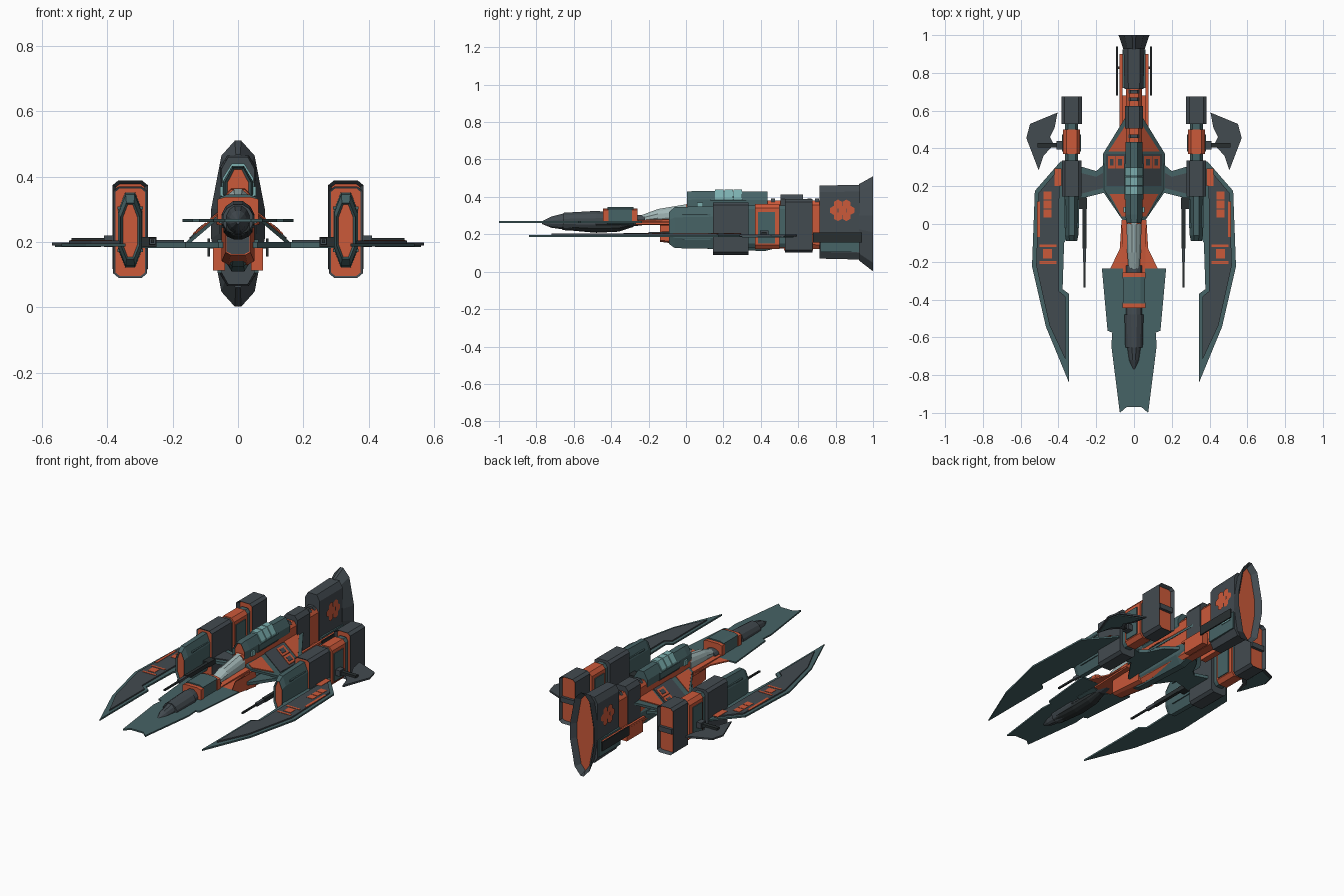
import bpy, bmesh, math

if "Cube" in bpy.data.objects:
    bpy.data.objects.remove(bpy.data.objects["Cube"])


def material(name, r, g, b):
    m = bpy.data.materials.new(name)
    m.use_nodes = True
    m.diffuse_color = (r, g, b, 1)
    m.node_tree.nodes["Principled BSDF"].inputs["Base Color"].default_value = (r, g, b, 1)
    return m


TEAL = material("deep teal", .062, .125, .132)
GRAY = material("slate gray", .055, .069, .08)
ORANGE = material("burnt orange", .6, .1, .042)
AQUA = material("pale aqua", .2, .43, .43)
GLASS = material("canopy glass", .36, .47, .47)
BLACK = material("charcoal", .022, .028, .03)

# Cross-section quadrants, from side to top, as fractions of half sizes
BOX = [(1, .82), (.6, 1)]
BEVEL = [(1, .9), (.68, 1)]
POD = [(1, .5), (.4, 1)]
ROUND = [(1, .3), (.75, .72), (.3, 1)]
FLARE = [(1, .18), (.62, .82), (.12, 1)]
ROOF = [(1, .3), (.4, 1)]


def finish(name, bm, mats, mirror):
    bmesh.ops.recalc_face_normals(bm, faces=bm.faces)
    me = bpy.data.meshes.new(name)
    bm.to_mesh(me)
    bm.free()
    for m in mats:
        me.materials.append(m)
    ob = bpy.data.objects.new(name, me)
    bpy.context.collection.objects.link(ob)
    if mirror:
        ob.modifiers.new("Mirror", 'MIRROR').use_mirror_merge = False
    return ob


def loft(name, stations, mat, quad=BOX, cx=0, front=None, back=None, rim=.01, depth=.015):
    """Skin cross-sections (y, half width, z low, z high); caps may be recessed in a colour."""
    ring = quad + [(-u, w) for u, w in reversed(quad)]
    ring += [(-u, -w) for u, w in ring]
    bm = bmesh.new()
    loops = []
    for y, hx, lo, hi in stations:
        mid, hz = (lo + hi) / 2, (hi - lo) / 2
        loops.append([bm.verts.new((cx + u * hx, y, mid + w * hz)) for u, w in ring])
    n = len(ring)
    for a, b in zip(loops, loops[1:]):
        for i in range(n):
            bm.faces.new((a[i], a[(i + 1) % n], b[(i + 1) % n], b[i]))
    caps = [bm.faces.new(loops[0]), bm.faces.new(loops[-1])]
    bmesh.ops.recalc_face_normals(bm, faces=bm.faces)
    mats = [mat]
    for cap, colour in zip(caps, (front, back)):
        if colour:
            bmesh.ops.inset_individual(bm, faces=[cap], thickness=rim, depth=-depth)
            mats.append(colour)
            cap.material_index = len(mats) - 1
    return finish(name, bm, mats, cx != 0)


def plate(name, outline, z, thick, mat, slope=0, mirror=True):
    """Flat panel from an x/y outline, optionally sloping down away from the middle."""
    bm = bmesh.new()
    top = [bm.verts.new((x, y, z + slope * x)) for x, y in outline]
    low = [bm.verts.new((x, y, z + slope * x - thick)) for x, y in outline]
    bm.faces.new(top)
    bm.faces.new(low[::-1])
    n = len(top)
    for i in range(n):
        bm.faces.new((top[i], low[i], low[(i + 1) % n], top[(i + 1) % n]))
    return finish(name, bm, [mat], mirror)


def both(half):
    return half + [(-x, y) for x, y in reversed(half)]


def rect(x0, x1, y0, y1):
    return [(x0, y0), (x1, y0), (x1, y1), (x0, y1)]


def block(name, x0, x1, y0, y1, z0, z1, mat):
    return plate(name, rect(x0, x1, y0, y1), z1, z1 - z0, mat)


# Nose and forward blade
plate("nose_blade", both([(.17, -.235), (.14, -.565), (.115, -.575), (.12, -.645),
                          (.075, -1), (.04, -.97)]), .27, .009, TEAL, mirror=False)
loft("nose_cone", [(-.77, .006, .255, .27), (-.72, .026, .235, .295), (-.65, .036, .225, .312)],
     GRAY, ROUND)
loft("nose_cowl", [(-.655, .046, .222, .315), (-.48, .05, .213, .325)], GRAY, ROUND)
loft("nose_belly", [(-.66, .036, .224, .27), (-.48, .044, .208, .27), (-.36, .04, .214, .27),
                    (-.28, .025, .24, .27)], BLACK, ROUND)
loft("nose_neck", [(-.48, .042, .22, .325), (-.22, .042, .25, .3)], GRAY, ROUND)
loft("collar", [(-.42, .058, .25, .345), (-.28, .058, .25, .345)], TEAL, BOX)
for y in (-.445, -.288):
    loft("collar_ring", [(y, .062, .262, .338), (y + .03, .062, .262, .338)], ORANGE, BOX)

# Canopy and neck
loft("canopy", [(-.27, .026, .26, .29), (-.15, .036, .26, .335), (.01, .04, .26, .362)],
     GLASS, ROUND)
loft("neck", [(-.27, .058, .25, .276), (.02, .066, .25, .285)], ORANGE, BOX)
plate("neck_fairing", [(.04, -.235), (.125, -.235), (.075, -.13), (.066, .02), (.04, .02)],
      .27, .008, ORANGE)
loft("neck_keel", [(-.14, .038, .16, .255), (.1, .05, .13, .255)], ORANGE, BOX,
     front=GRAY, rim=.004, depth=.002)

# Central body and spine
loft("core", [(.0, .036, .2, .36), (.1, .04, .13, .38), (.74, .042, .12, .38)], ORANGE, BOX)
loft("belly", [(-.08, .025, .17, .23), (.06, .046, .125, .25), (.42, .05, .11, .26),
               (.5, .044, .13, .25)], TEAL, ROOF)
loft("spine", [(.005, .04, .3, .428), (.05, .046, .3, .432), (.435, .046, .3, .428)],
     TEAL, ROOF, front=ORANGE, rim=.008, depth=.01)
for y in (.155, .205, .255):
    loft("spine_light", [(y, .048, .31, .44), (y + .045, .048, .31, .44)], AQUA, ROOF)
loft("spine_clamp", [(.13, .05, .305, .42), (.32, .05, .305, .42)], TEAL, ROOF)
loft("spine_cap", [(.505, .047, .14, .412), (.625, .047, .14, .412)], GRAY, BOX)
for y in (.455, .65, .69):
    loft("spine_rib", [(y, .03, .2, .392), (y + .02, .03, .2, .392)], GRAY, BOX)
block("spine_node", .03, .055, .06, .09, .34, .37, AQUA)

# Sloping shoulder hull, with inlaid panels
SLOPE = -.85
plate("shoulder", [(.03, .59), (.165, .37), (.16, .185), (.06, .02), (.03, .02)],
      .335, .014, TEAL, SLOPE)
for name, outline, mat in (
        ("shoulder_rear_panel", [(.04, .53), (.135, .385), (.04, .385)], ORANGE),
        ("shoulder_mid_panel", [(.04, .37), (.148, .37), (.145, .2), (.04, .2)], GRAY),
        ("shoulder_front_panel", [(.045, .16), (.13, .16), (.065, .04), (.045, .04)], ORANGE)):
    plate(name, outline, .34, .006, mat, SLOPE)
for x in (.054, .098):
    plate("shoulder_hatch", rect(x, x + .04, .295, .36), .344, .006, ORANGE, SLOPE)
    plate("hatch_lid", rect(x + .01, x + .03, .31, .345), .346, .004, GRAY, SLOPE)
plate("arm", [(0, .48), (.12, .4), (.165, .31), (.2, .28), (.3, .31), (.3, .13), (.16, .165),
              (.06, .02), (0, .02)], .2, .018, TEAL)
plate("arm_inlay", [(.165, .27), (.2, .25), (.28, .27), (.28, .16), (.165, .19)],
      .206, .006, GRAY)

# Tail block and flared end
loft("tail_block", [(.715, .05, .07, .46), (.93, .055, .065, .465)], GRAY, BOX)
loft("tail_flare", [(.925, .056, .06, .468), (1, .082, .002, .51)], GRAY, FLARE,
     back=ORANGE, rim=.026, depth=.03)
block("tail_side_panel", .045, .062, .72, .925, .105, .208, TEAL)
block("tail_light", .058, .066, .83, .9, .165, .18, AQUA)
block("tail_rail", .062, .076, .5, .9, .186, .198, ORANGE)
block("side_vent", .04, .077, .525, .68, .112, .186, ORANGE)
block("tail_gun", .086, .094, .68, .94, .155, .21, BLACK)
block("tail_gun_bar", .05, .094, .82, .835, .18, .192, BLACK)

# Honeycomb marking on both tail sides
cells = [(0, 0)] + [(math.cos(math.radians(a)), math.sin(math.radians(a)))
                    for a in range(0, 360, 60)]
bm = bmesh.new()
for dy, dz in cells:
    ring = [bm.verts.new((.058, .835 + .045 * dy + .024 * math.cos(t),
                          .328 + .039 * dz + .024 * math.sin(t)))
            for t in (math.radians(30 + 60 * k) for k in range(6))]
    bm.faces.new(ring)
bmesh.ops.solidify(bm, geom=bm.faces[:], thickness=.004)
finish("honeycomb_mark", bm, [ORANGE], True)

# Engine pods
PX = .33
loft("pod_intake", [(-.09, .029, .148, .32), (-.06, .035, .126, .345), (.16, .038, .122, .352)],
     TEAL, POD, PX, front=ORANGE, rim=.007, depth=.012)
loft("pod_front", [(.145, .052, .09, .37), (.335, .052, .09, .37)], GRAY, BEVEL, PX,
     front=ORANGE, rim=.007, depth=.004)
loft("pod_middle", [(.33, .034, .13, .355), (.54, .034, .13, .355)], TEAL, BOX, PX)
loft("pod_band", [(.37, .045, .122, .362), (.5, .045, .122, .362)], ORANGE, BOX, PX)
for x in (PX - .05, PX + .044):
    block("pod_band_panel", x, x + .006, .385, .475, .15, .32, TEAL)
loft("pod_rear", [(.53, .054, .103, .388), (.675, .054, .103, .388)], GRAY, BEVEL, PX,
     front=ORANGE, back=ORANGE, rim=.012, depth=.02)
block("pod_exhaust_bar", PX - .044, PX + .044, .65, .672, .23, .26, GRAY)
for z in (.17, .3):
    block("pod_side_rib", PX - .039, PX + .039, -.02, .13, z, z + .008, TEAL)

# Slender guns beside the pods
block("gun_mount", .25, .295, .08, .14, .185, .215, BLACK)
block("gun_body", .252, .272, -.13, .11, .19, .214, BLACK)
block("gun_barrel", .257, .267, -.335, -.1, .197, .207, BLACK)
block("gun_muzzle", .253, .271, -.2, -.11, .193, .211, GRAY)

# Scythe wings
plate("wing", [(.34, .33), (.39, .33), (.525, .175), (.54, -.225), (.466, -.545), (.344, -.84),
               (.344, -.37), (.378, -.345), (.37, -.1), (.34, -.05)], .196, .01, TEAL)
plate("wing_inlay", [(.395, .295), (.505, .165), (.518, -.22), (.448, -.535), (.362, -.72),
                     (.362, -.385), (.398, -.355)], .204, .008, GRAY)
marks = [(.497, .513, -.07, .12), (.41, .5, -.123, -.109), (.41, .5, -.211, -.197),
         (.435, .482, -.182, -.133), (.385, .42, .2, .295)]
marks += [(.438, .48, y, y + .042) for y in (.035, .083, .131)]
for m in marks:
    plate("wing_mark", rect(*m), .206, .003, ORANGE)

# Rear winglets on short struts
plate("winglet", [(.405, .59), (.55, .53), (.57, .455), (.505, .285), (.48, .36), (.425, .42),
                  (.445, .46), (.42, .51)], .199, .01, GRAY)
plate("winglet_edge", [(.42, .575), (.545, .52), (.56, .455), (.505, .3), (.49, .38), (.45, .43),
                       (.465, .46), (.44, .51)], .19, .006, TEAL)
block("winglet_strut", .36, .51, .405, .43, .19, .212, BLACK)
block("winglet_joint", .37, .41, .395, .44, .185, .22, GRAY)
